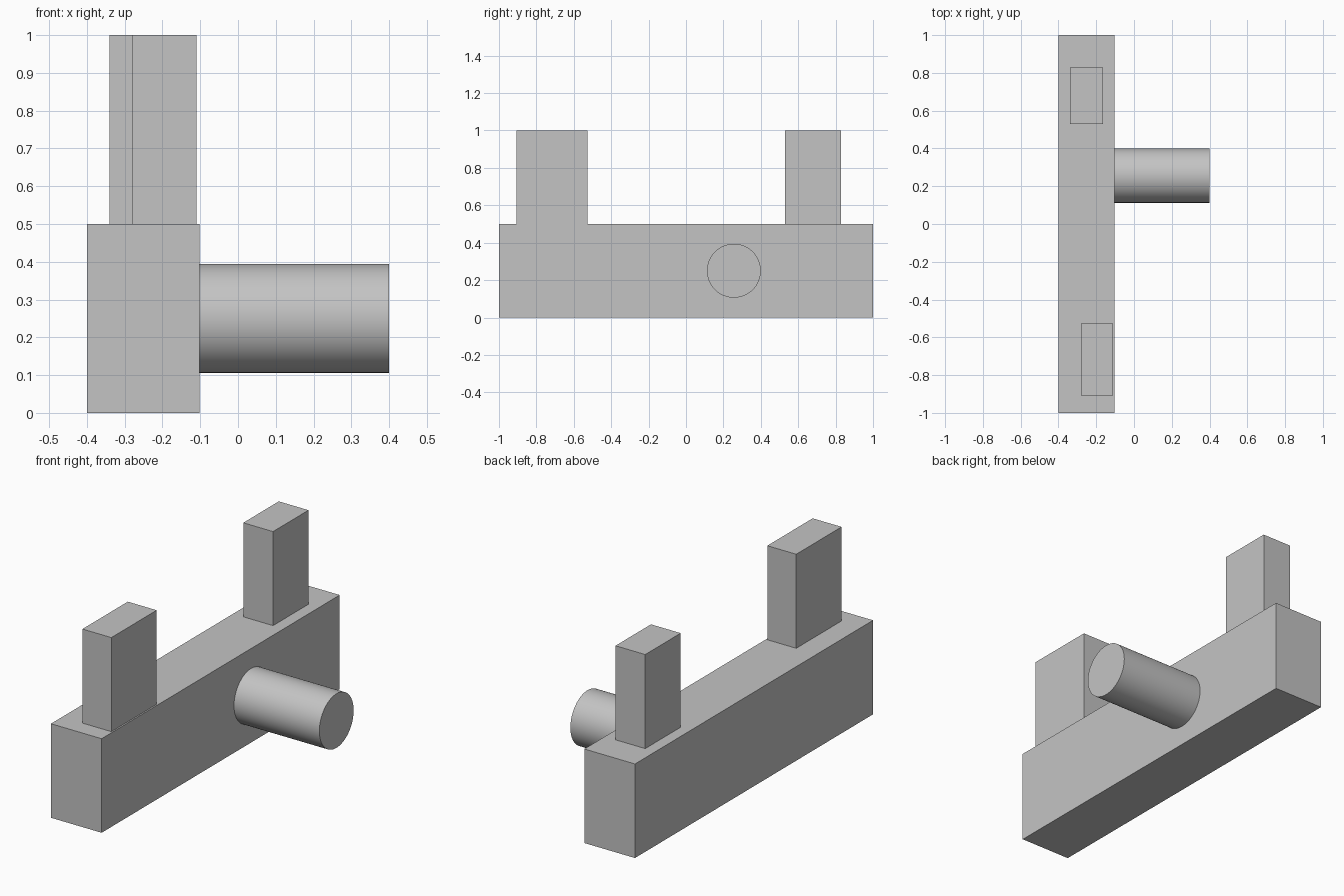
import bpy
import math

if "Cube" in bpy.data.objects:
    bpy.data.objects.remove(bpy.data.objects["Cube"], do_unlink=True)

# Single plain grey
grey = bpy.data.materials.new("plain_grey")
grey.use_nodes = True
colour = (0.55, 0.55, 0.55, 1.0)
grey.diffuse_color = colour
grey.node_tree.nodes["Principled BSDF"].inputs["Base Color"].default_value = colour


def block(name, low, high):
    """Box spanning two opposite corners."""
    centre = [(a + b) / 2 for a, b in zip(low, high)]
    bpy.ops.mesh.primitive_cube_add(size=1, location=centre)
    obj = bpy.context.object
    obj.name = name
    obj.scale = [b - a for a, b in zip(low, high)]
    bpy.ops.object.transform_apply(location=False, rotation=False, scale=True)
    obj.data.materials.append(grey)
    return obj


# Long beam with two upright posts
block("beam", (-0.4, -1, 0), (-0.102, 1, 0.5))
block("front_post", (-0.28, -0.907, 0.5), (-0.11, -0.526, 1))
block("rear_post", (-0.34, 0.53, 0.5), (-0.165, 0.828, 1))

# Round peg sticking out of the beam's side
start, end = -0.102, 0.4
bpy.ops.mesh.primitive_cylinder_add(
    vertices=64, radius=0.144, depth=end - start,
    location=((start + end) / 2, 0.256, 0.25), rotation=(0, math.pi / 2, 0))
peg = bpy.context.object
peg.name = "side_peg"
peg.data.materials.append(grey)
bpy.ops.object.shade_smooth_by_angle(angle=math.radians(30))
